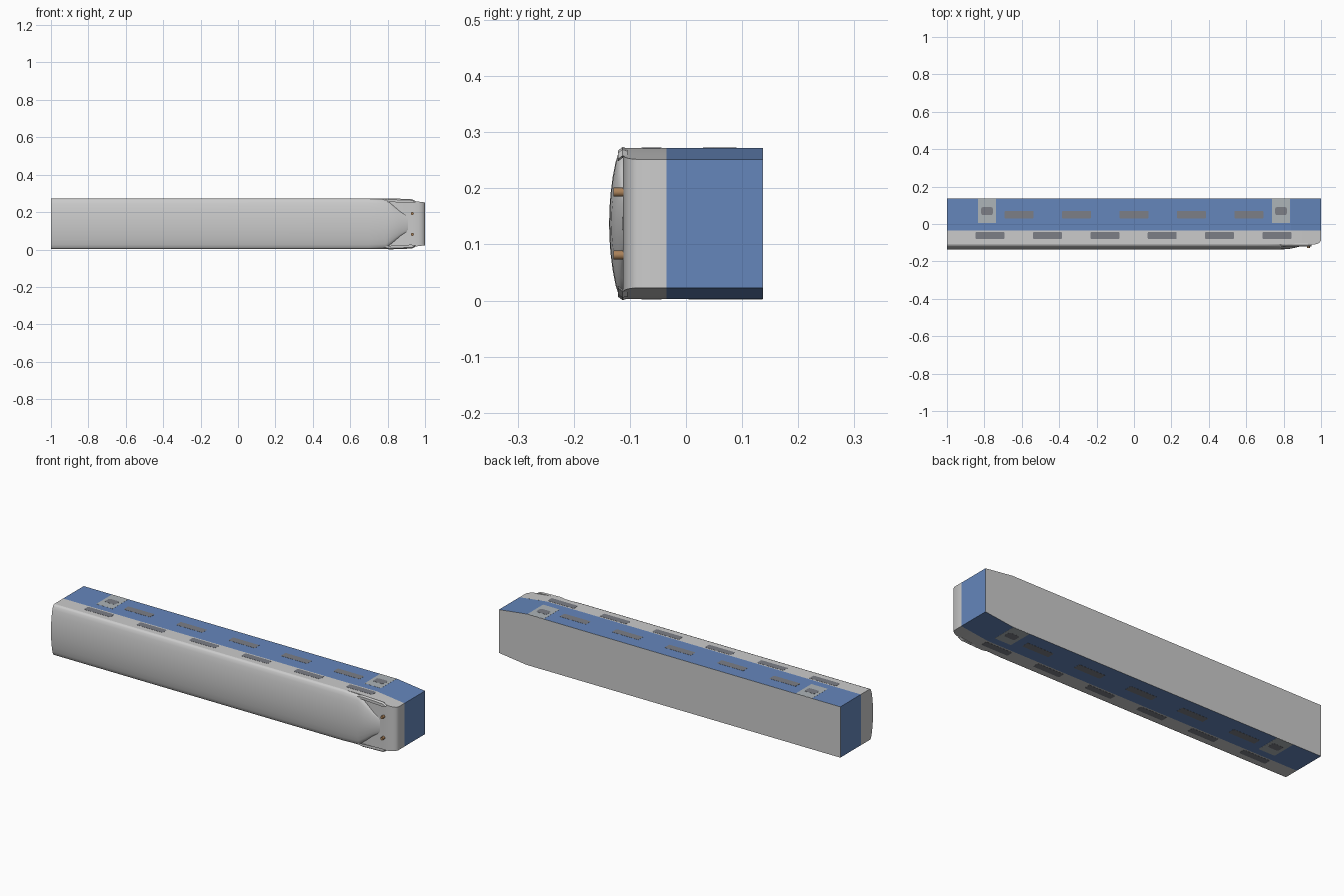
import bpy, bmesh
from math import sin, cos, pi, radians

if "Cube" in bpy.data.objects:
    bpy.data.objects.remove(bpy.data.objects["Cube"])

MID = 0.1372          # centre height of the carriage (it lies on its side)
HALF = 0.1345         # half width
BELT = -0.035         # where blue paint meets grey


def material(name, rgb):
    m = bpy.data.materials.new(name)
    m.diffuse_color = (*rgb, 1)
    m.use_nodes = True
    m.node_tree.nodes["Principled BSDF"].inputs["Base Color"].default_value = m.diffuse_color
    return m


blue = material("blue_paint", (0.13, 0.24, 0.50))
glass = material("window_grey", (0.20, 0.21, 0.24))
door_grey = material("door_grey", (0.42, 0.46, 0.48))
brass = material("brown_metal", (0.40, 0.22, 0.10))


def loft(name, rings, closed=True, caps=True, mat=None, smooth=None):
    """Skin a list of equal-length point rings."""
    bm = bmesh.new()
    vs = [[bm.verts.new(p) for p in r] for r in rings]
    n = len(rings[0])
    for a, b in zip(vs, vs[1:]):
        for i in range(n if closed else n - 1):
            j = (i + 1) % n
            bm.faces.new((a[i], a[j], b[j], b[i]))
    if caps:
        bm.faces.new(vs[0])
        bm.faces.new(vs[-1])
    bmesh.ops.recalc_face_normals(bm, faces=bm.faces)
    me = bpy.data.meshes.new(name)
    bm.to_mesh(me)
    bm.free()
    ob = bpy.data.objects.new(name, me)
    bpy.context.collection.objects.link(ob)
    if mat:
        me.materials.append(mat)
    if smooth:
        bpy.ops.object.select_all(action='DESELECT')
        ob.select_set(True)
        bpy.context.view_layer.objects.active = ob
        bpy.ops.object.shade_smooth_by_angle(angle=radians(smooth))
    return ob


def panel(name, x, y, w, h, side, proud, r, mat):
    """Thin rounded plate on a side wall (side = +1 or -1 in z)."""
    pts = []
    for k, (sx, sy) in enumerate(((1, 1), (-1, 1), (-1, -1), (1, -1))):
        for a in (0, 0.5, 1):
            t = (k + a) * pi / 2
            pts.append((x + sx * (w / 2 - r) + r * cos(t), y + sy * (h / 2 - r) + r * sin(t)))
    z0, z1 = MID + side * (HALF - 0.002), MID + side * (HALF + proud)
    return loft(name, [[(px, py, z) for px, py in pts] for z in (z0, z1)], mat=mat)


# Lower body: blue walls with a tapered leading end, closed by a grey floor
plan = [(-1, -HALF), (0.84, -HALF), (1, -0.1145), (1, 0.1145), (0.84, HALF), (-1, HALF)]


def plan_ring(y):
    return [(x, y, MID + z) for x, z in plan]


loft("blue_body_walls", [plan_ring(BELT), plan_ring(0.1365)], caps=False, mat=blue)
loft("underfloor", [plan_ring(0.1365), plan_ring(0.137)])

# Upper body: grey walls with a deck that rounds down over the leading end
deck = [(-1, -0.108, HALF), (0.78, -0.108, HALF), (0.84, -0.110, HALF), (0.935, -0.112, 0.1227),
        (0.965, -0.110, 0.1189), (0.982, -0.105, 0.1168), (0.994, -0.097, 0.1153), (1, -0.087, 0.1145)]
loft("upper_body", [[(x, BELT, MID + h), (x, y, MID + h), (x, y, MID - h), (x, BELT, MID - h)]
                    for x, y, h in deck], closed=False, smooth=35)

# Arched roof, narrowing to a tongue at the leading end
half_arch = [(1.0, 0.0), (0.985, 0.25), (0.94, 0.42), (0.82, 0.60), (0.62, 0.78), (0.4, 0.91), (0.2, 0.98)]
arch = half_arch + [(0, 1.0)] + [(-z, h) for z, h in reversed(half_arch)]
roof_sections = [(-1, HALF, 0.029), (0.70, HALF, 0.029), (0.79, 0.131, 0.028),
                 (0.83, 0.098, 0.025), (0.87, 0.064, 0.017), (0.91, 0.038, 0.005)]
loft("arched_roof", [[(x, -0.108 - h * k, MID + w * z) for z, k in arch]
                     for x, w, h in roof_sections], closed=False, smooth=40)

# Fairings along both roof edges at the leading end
fairing = [(0.78, 0.131), (0.81, 0.1365), (0.93, 0.132), (0.95, 0.121), (0.925, 0.117), (0.80, 0.124)]
for s, label in ((1, "upper"), (-1, "lower")):
    loft(label + "_roof_fairing",
         [[(x, y, MID + s * (z - d)) for x, z in fairing]
          for y, d in ((-0.104, 0.003), (-0.113, 0), (-0.121, 0.006))])

# Roof pins on the front deck
for s, label in ((1, "upper"), (-1, "lower")):
    ring = [(0.008 * cos(i * pi / 8), 0.008 * sin(i * pi / 8)) for i in range(16)]
    loft(label + "_roof_pin", [[(0.932 + a, y, MID + s * 0.056 + b) for a, b in ring]
                               for y in (-0.108, -0.129)], mat=brass, smooth=40)

# Windows and doors on both sides
for s in (1, -1):
    for i in range(6):
        panel("upper_window", -0.77 + 0.307 * i, -0.0615, 0.155, 0.036, s, 0.0007, 0.004, glass)
    for i in range(5):
        panel("lower_window", -0.614 + 0.307 * i, 0.05, 0.155, 0.04, s, 0.0007, 0.004, glass)
    for x in (-0.786, 0.786):
        panel("door", x, 0.0705, 0.096, 0.132, s, 0.0005, 0.001, door_grey)
        panel("door_window", x, 0.069, 0.062, 0.042, s, 0.001, 0.008, glass)

# Blue and grey paint at the trailing end
for name, y0, y1, mat in (("trailing_end_blue", BELT, 0.1365, blue), ("trailing_end_grey", -0.108, BELT, None)):
    loft(name, [[(x, y0, MID - HALF), (x, y1, MID - HALF), (x, y1, MID + HALF), (x, y0, MID + HALF)]
                for x in (-1.0, -0.9995)], mat=mat)
